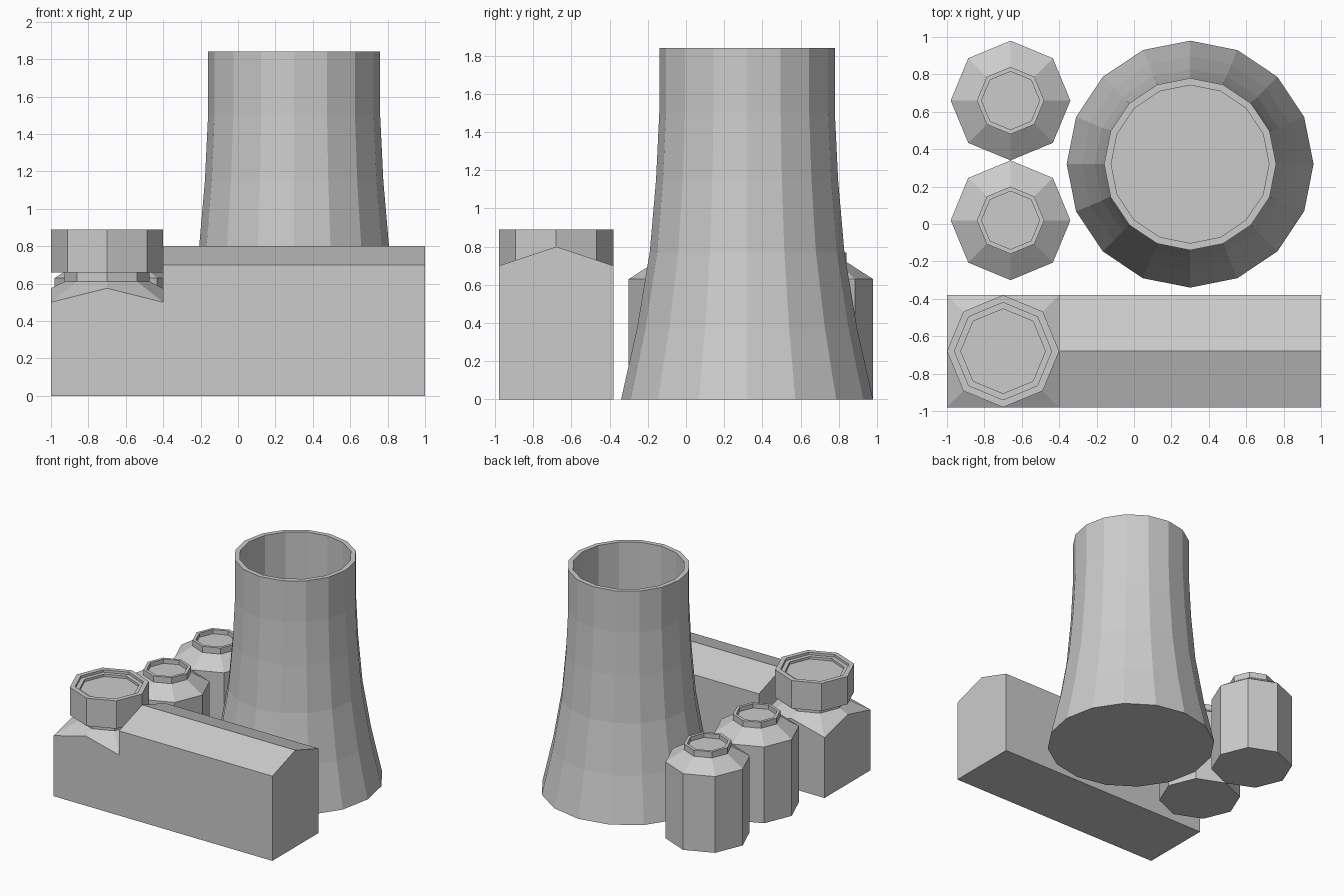
import bpy, bmesh
from math import cos, sin, pi

if "Cube" in bpy.data.objects:
    bpy.data.objects.remove(bpy.data.objects["Cube"])


def finish(name, bm):
    bmesh.ops.recalc_face_normals(bm, faces=bm.faces[:])
    mesh = bpy.data.meshes.new(name)
    bm.to_mesh(mesh)
    bm.free()
    obj = bpy.data.objects.new(name, mesh)
    bpy.context.collection.objects.link(obj)
    return obj


def ring(bm, x, y, r, z, sides):
    return [bm.verts.new((x + r * cos(2 * pi * i / sides),
                          y + r * sin(2 * pi * i / sides), z)) for i in range(sides)]


def bridge(bm, a, b):
    n = len(a)
    for i in range(n):
        j = (i + 1) % n
        bm.faces.new((a[i], a[j], b[j], b[i]))


def lathe(name, x, y, profile, sides, bottom=True):
    """Faceted turned shape from (radius, height) points, capped at the ends."""
    bm = bmesh.new()
    rings = [ring(bm, x, y, r, z, sides) for r, z in profile]
    for a, b in zip(rings, rings[1:]):
        bridge(bm, a, b)
    if bottom:
        bm.faces.new(rings[0][::-1])
    bm.faces.new(rings[-1])
    return finish(name, bm)


# Cooling tower: flared shell with a deep open top
lathe("cooling_tower", 0.30, 0.32,
      [(0.66, 0), (0.577, 0.37), (0.51, 0.77), (0.477, 1.15), (0.46, 1.5),
       (0.46, 1.84), (0.422, 1.84), (0.422, 1.2)], 16)

# Two storage silos with sloped shoulders and recessed caps
for i, y in enumerate((0.02, 0.66)):
    lathe(f"silo_{i + 1}", -0.66, y,
          [(0.32, 0), (0.32, 0.63), (0.18, 0.72), (0.18, 0.77),
           (0.155, 0.77), (0.155, 0.735)], 8)

# Gabled hall whose left end drops to a faceted, hipped base for the roof tank
CX, CY, H = -0.70, -0.68, 0.30
bm = bmesh.new()
V = lambda x, y, z: bm.verts.new((x, y, z))
y0, y1 = CY - H, CY + H
right = [V(1, y0, 0), V(1, y0, 0.7), V(1, CY, 0.8), V(1, y1, 0.7), V(1, y1, 0)]
step = [V(-0.4, y0, 0.7), V(-0.4, CY, 0.8), V(-0.4, y1, 0.7)]
left = [V(-1, y0, 0), V(-1, y1, 0)]
square = [V(CX + H * round(cos(k * pi / 4)), CY + H * round(sin(k * pi / 4)),
            0.5 if k % 2 else 0.575) for k in range(8)]
neck = ring(bm, CX, CY, 0.228, 0.61, 8)
bridge(bm, square, neck)
for f in (right,                                                       # gable end
          [right[1], step[0], step[1], right[2]],                      # roof slopes
          [right[2], step[1], step[2], right[3]],
          [step[0], step[1], step[2], square[1], square[0], square[7]],  # step wall
          [right[0], right[1], step[0], square[7], square[6], square[5], left[0]],
          [right[4], right[3], step[2], square[1], square[2], square[3], left[1]],
          [left[0], square[5], square[4], square[3], left[1]],
          [right[0], left[0], left[1], right[4]]):
    bm.faces.new(f)
finish("hall", bm)

# Roof tank on a narrow neck, with a stepped recess in its top
lathe("roof_tank", CX, CY,
      [(0.228, 0.61), (0.228, 0.66), (0.30, 0.66), (0.30, 0.89), (0.26, 0.89),
       (0.26, 0.87), (0.226, 0.87), (0.226, 0.85)], 8, bottom=False)
